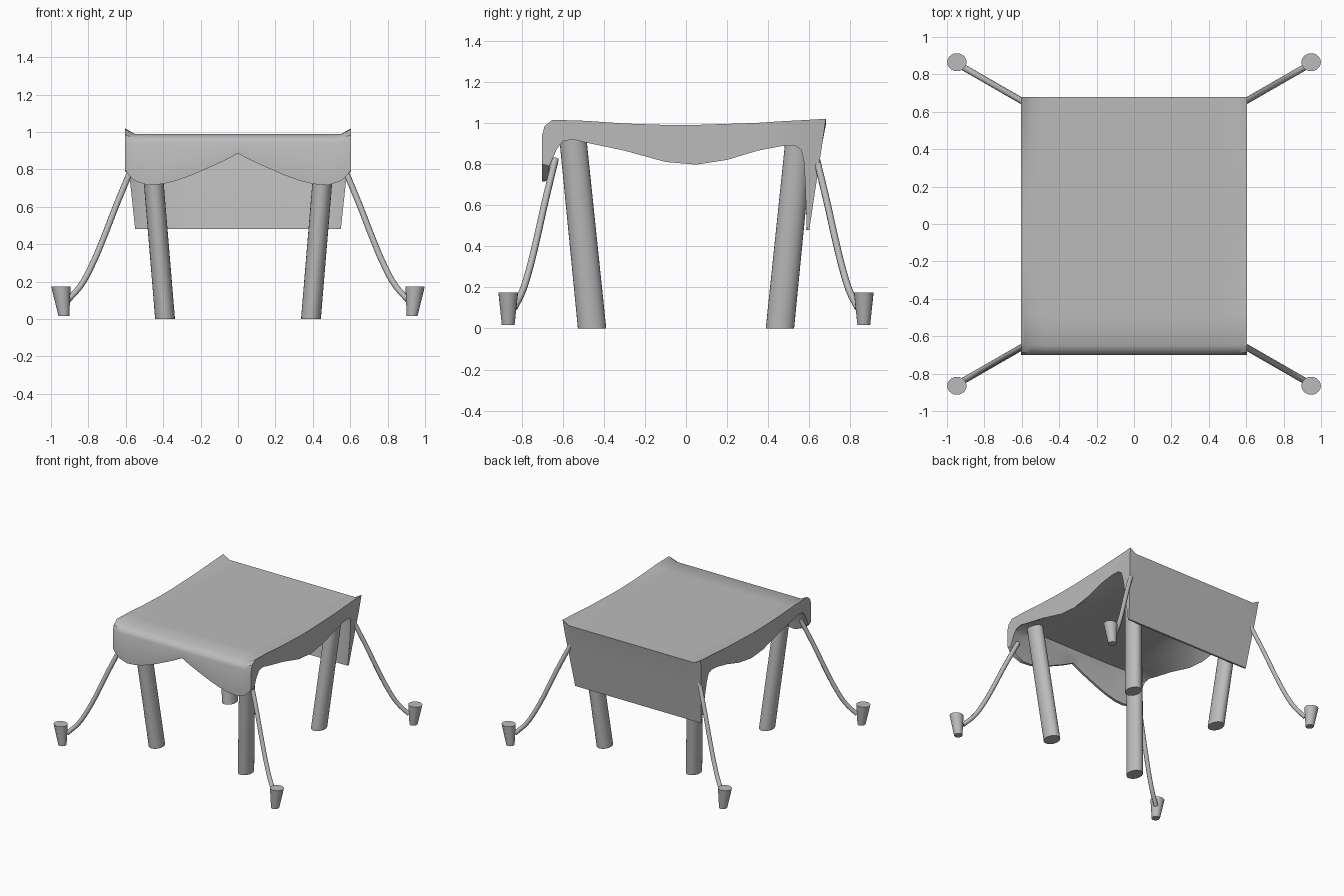
import bpy, bmesh, math

if "Cube" in bpy.data.objects:
    bpy.data.objects.remove(bpy.data.objects["Cube"])

grey = bpy.data.materials.new("plain grey")
grey.use_nodes = True
grey.diffuse_color = (0.5, 0.5, 0.5, 1)
grey.node_tree.nodes["Principled BSDF"].inputs["Base Color"].default_value = (0.5, 0.5, 0.5, 1)


def finish(name, bm):
    bmesh.ops.recalc_face_normals(bm, faces=bm.faces)
    mesh = bpy.data.meshes.new(name)
    bm.to_mesh(mesh)
    bm.free()
    mesh.materials.append(grey)
    obj = bpy.data.objects.new(name, mesh)
    bpy.context.collection.objects.link(obj)
    bpy.ops.object.select_all(action='DESELECT')
    obj.select_set(True)
    bpy.context.view_layer.objects.active = obj
    bpy.ops.object.shade_smooth_by_angle(angle=math.radians(35))


def skin(bm, rows, closed=False):
    """Quads between neighbouring rows of points."""
    grid = [[bm.verts.new(p) for p in row] for row in rows]
    n = len(grid[0])
    for a, b in zip(grid, grid[1:]):
        for i in range(n if closed else n - 1):
            j = (i + 1) % n
            bm.faces.new((a[i], a[j], b[j], b[i]))
    return grid


def tube(name, sections, sides=24):
    """Horizontal elliptical sections: centre, x radius, y radius."""
    bm = bmesh.new()
    rows = []
    for c, rx, ry in sections:
        rows.append([(c[0] + rx * math.cos(k * math.tau / sides),
                      c[1] + ry * math.sin(k * math.tau / sides), c[2])
                     for k in range(sides)])
    grid = skin(bm, rows, True)
    bm.faces.new(grid[0][::-1])
    bm.faces.new(grid[-1])
    finish(name, bm)


# Canopy: side band as pairs of outer and arch points (y, z), front to back
HALF = 0.605
band = [
    ((-.70, .80), (-.665, .79)), ((-.70, .94), (-.63, .87)),
    ((-.688, .985), (-.60, .91)), ((-.65, 1.015), (-.55, .92)),
    ((-.49, 1.01), (-.49, .905)), ((-.3, .997), (-.3, .865)),
    ((-.1, .99), (-.1, .81)), ((.05, .99), (.05, .797)),
    ((.2, .995), (.2, .82)), ((.35, 1.0), (.35, .865)),
    ((.45, 1.007), (.47, .888)), ((.60, 1.015), (.53, .888)),
    ((.68, 1.02), (.56, .87)), ((.665, .91), (.574, .81)),
    ((.645, .78), (.58, .7)), ((.60, .48), (.588, .48)),
]
# Scalloped lower edge of the front valance (x, z)
scallop = [(0, .885), (.06, .853), (.12, .825), (.25, .768), (.33, .74), (.4, .722),
           (.48, .715), (.55, .738), (.585, .77), (HALF, .80)]
scallop = [(-x, z) for x, z in scallop[:0:-1]] + scallop


def edge_x(y, z):
    """Half width, narrowing down the back panel."""
    blend = min(max((y - .4) / .16, 0), 1)
    return HALF - .055 * blend * min(max((1.0 - z) / .52, 0), 1)


outside, lining = [], []
for i, ((y, z), (ay, az)) in enumerate(band):
    drop = max(0, z - .988) + (.02 if i == 2 else 0)
    under = .025 if z > .9 else 0
    # Rounded inner corner behind the front valance
    back = .03 if i in (1, 2) else 0
    outer_row, inner_row = [], []
    for x, low in scallop:
        # The roof lifts to a shallow lip along both sides
        flat = min((HALF - abs(x)) / .055, 1)
        top = low if i == 0 else z - drop * flat
        outer_row.append((x * edge_x(y, z) / HALF, y, top))
        # The lining curves from the arch edge up under the roof
        f = 1 - max(0, (abs(x) / HALF - .45) / .55) ** 2
        iy = ay + (y * .975 + back - ay) * f
        iz = az + (top - under - az) * f if i else low + (az - low) * (1 - f) ** 4
        inner_row.append((x * edge_x(ay, az) / HALF, iy, iz))
    outside.append(outer_row)
    lining.append(inner_row)

bm = bmesh.new()
skin(bm, outside)
skin(bm, lining)
for k in (0, -1):
    skin(bm, [outside[k], lining[k]])
    skin(bm, [[o[k], n[k]] for o, n in zip(outside, lining)])
bmesh.ops.remove_doubles(bm, verts=bm.verts, dist=.0005)
finish("canopy", bm)

# Legs, guy ropes and stakes at the four corners
rope_path = [(.56, .825), (.65, .61), (.72, .43),
             (.78, .29), (.84, .18), (.91, .1)]
for sx, side in ((-1, "right"), (1, "left")):
    for sy, end in ((-1, "front"), (1, "back")):
        tag = f"{end}_{side}"
        tube("leg_" + tag, [((sx * .39, sy * .457, 0), .053, .069),
                            ((sx * .468, sy * .552, .94), .053, .066)])
        tube("stake_" + tag, [((sx * .931, sy * .865, .016), .029, .031),
                              ((sx * .947, sy * .865, .175), .052, .048)], 20)

        curve = bpy.data.curves.new("rope_" + tag, 'CURVE')
        curve.dimensions = '3D'
        curve.bevel_depth = .017
        curve.bevel_resolution = 2
        curve.use_fill_caps = True
        curve.resolution_u = 4
        spline = curve.splines.new('BEZIER')
        spline.bezier_points.add(len(rope_path) - 1)
        for point, (x, z) in zip(spline.bezier_points, rope_path):
            point.co = (sx * x, sy * (.641 + .575 * (x - .57)), z)
            point.handle_left_type = point.handle_right_type = 'AUTO'
        curve.materials.append(grey)
        rope = bpy.data.objects.new("rope_" + tag, curve)
        bpy.context.collection.objects.link(rope)
